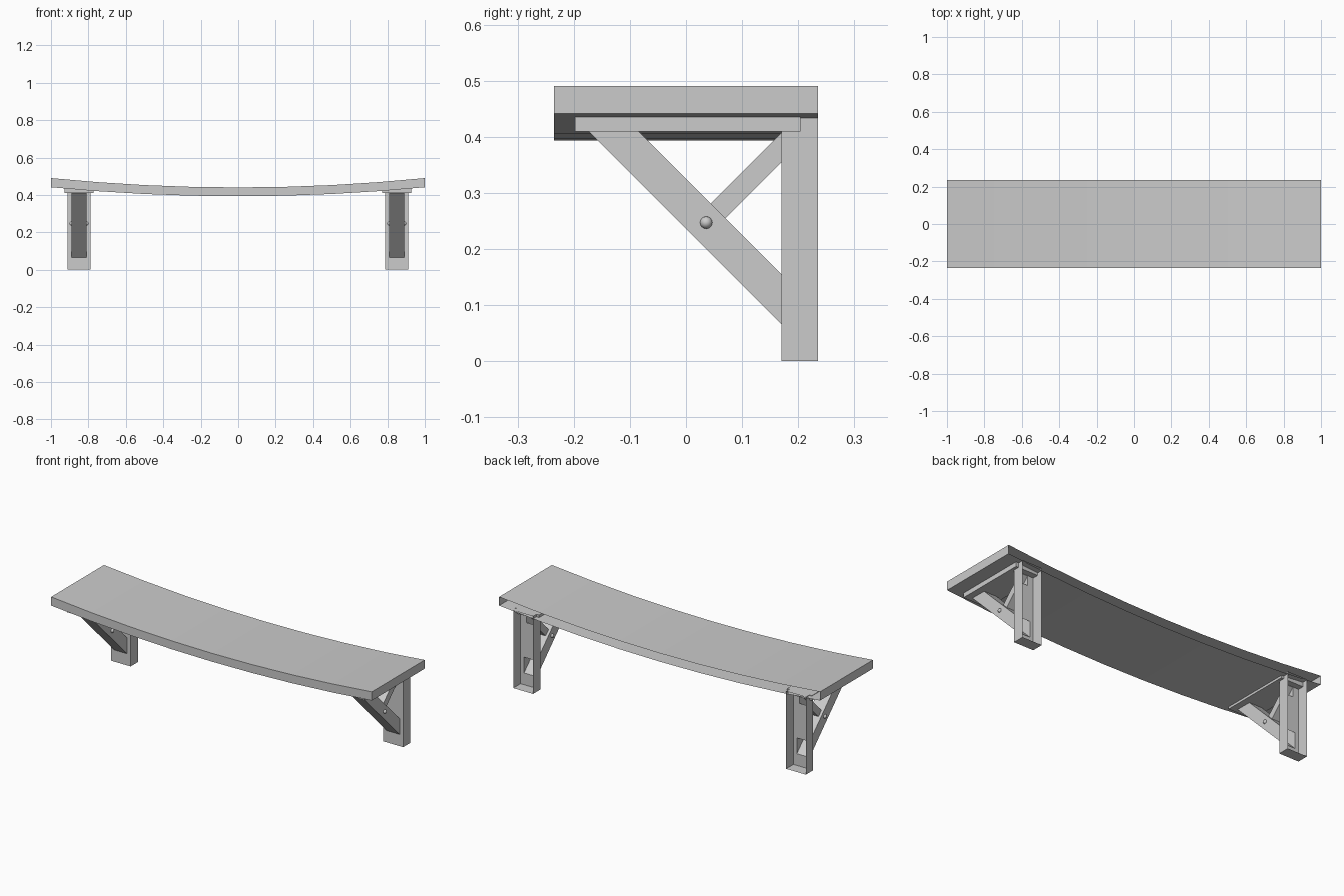
import bpy, bmesh, math
from mathutils import Matrix

if "Cube" in bpy.data.objects:
    bpy.data.objects.remove(bpy.data.objects["Cube"])


def make(name, bm):
    mesh = bpy.data.meshes.new(name)
    bm.to_mesh(mesh)
    bm.free()
    ob = bpy.data.objects.new(name, mesh)
    bpy.context.collection.objects.link(ob)
    return ob


def drop_faces(bm, test):
    faces = [f for f in bm.faces if test(f)]
    bmesh.ops.delete(bm, geom=faces, context='FACES')


def box(x0, x1, y0, y1, z0, z1):
    bm = bmesh.new()
    m = Matrix.Translation(((x0 + x1) / 2, (y0 + y1) / 2, (z0 + z1) / 2))
    bmesh.ops.create_cube(bm, size=1, matrix=m @ Matrix.Diagonal((x1 - x0, y1 - y0, z1 - z0, 1)))
    return bm


def prism(points, x0, x1):
    """Extrude a (y, z) outline along x."""
    bm = bmesh.new()
    f = bm.faces.new([bm.verts.new((x0, y, z)) for y, z in points])
    ext = bmesh.ops.extrude_face_region(bm, geom=[f], use_keep_orig=True)
    for v in ext['geom']:
        if isinstance(v, bmesh.types.BMVert):
            v.co.x = x1
    bmesh.ops.recalc_face_normals(bm, faces=bm.faces)
    return bm


# Sagging shelf board, open along the wall side
SEG = 8
D = 0.235
xs = [-1 + 2 * i / SEG for i in range(SEG + 1)]
bm = bmesh.new()
rings = []
for x in xs:
    top, low = 0.44 + 0.05 * x * x, 0.393 + 0.048 * x * x
    rings.append([bm.verts.new((x, y, z)) for y, z in
                  ((D, low), (-D, low), (-D, top), (D, top))])
for a, b in zip(rings, rings[1:]):
    for i in range(3):
        bm.faces.new((a[i], a[i + 1], b[i + 1], b[i]))
bm.faces.new(rings[0])
bm.faces.new(rings[-1])
bmesh.ops.recalc_face_normals(bm, faces=bm.faces)
make("shelf_board", bm)

FRONT = 0.17      # front of the wall post
W = 0.0615        # half widths of post, brace and strut
BRACE, STRUT = 0.04, 0.025

for side, cx in (("left", -0.85), ("right", 0.85)):
    # Wall post: hollow at the back, front panel opened where the braces join
    bm = box(cx - W, cx + W, FRONT, D, 0, 0.437)
    drop_faces(bm, lambda f: abs(f.normal.y) > 0.9)
    px = [-W, -BRACE, -STRUT, STRUT, BRACE, W]
    pz = [0, 0.066, 0.155, 0.354, 0.407, 0.437]
    grid = [[bm.verts.new((cx + x, FRONT, z)) for x in px] for z in pz]
    for j in range(5):
        for i in range(5):
            if (j == 1 and 1 <= i <= 3) or (j == 3 and i == 2):
                continue
            bm.faces.new((grid[j][i], grid[j][i + 1], grid[j + 1][i + 1], grid[j + 1][i]))
    bmesh.ops.remove_doubles(bm, verts=bm.verts, dist=1e-5)
    make(side + "_wall_post", bm)

    # Support plate under the board
    make(side + "_support_plate", box(cx - 0.077, cx + 0.077, -0.198, 0.204, 0.409, 0.437))

    # Main diagonal brace, open where it meets the post
    bm = prism([(FRONT, 0.066), (FRONT, 0.155), (-0.084, 0.409), (-0.173, 0.409)],
               cx - BRACE, cx + BRACE)
    drop_faces(bm, lambda f: f.normal.y > 0.99)
    make(side + "_brace", bm)

    # Short counter strut
    bm = prism([(FRONT, 0.354), (FRONT, 0.407), (0.044, 0.281), (0.0705, 0.2545)],
               cx - STRUT, cx + STRUT)
    drop_faces(bm, lambda f: f.normal.y > 0.99)
    make(side + "_strut", bm)

    # Domed bolt heads on both faces of the brace
    for tag, s in (("inner", -1), ("outer", 1)):
        bm = bmesh.new()
        bmesh.ops.create_uvsphere(
            bm, u_segments=16, v_segments=8, radius=0.011,
            matrix=Matrix.Translation((cx + s * BRACE, 0.036, 0.247))
            @ Matrix.Rotation(math.pi / 2, 4, 'Y'))
        for f in bm.faces:
            f.smooth = True
        make(f"{side}_{tag}_bolt", bm)
